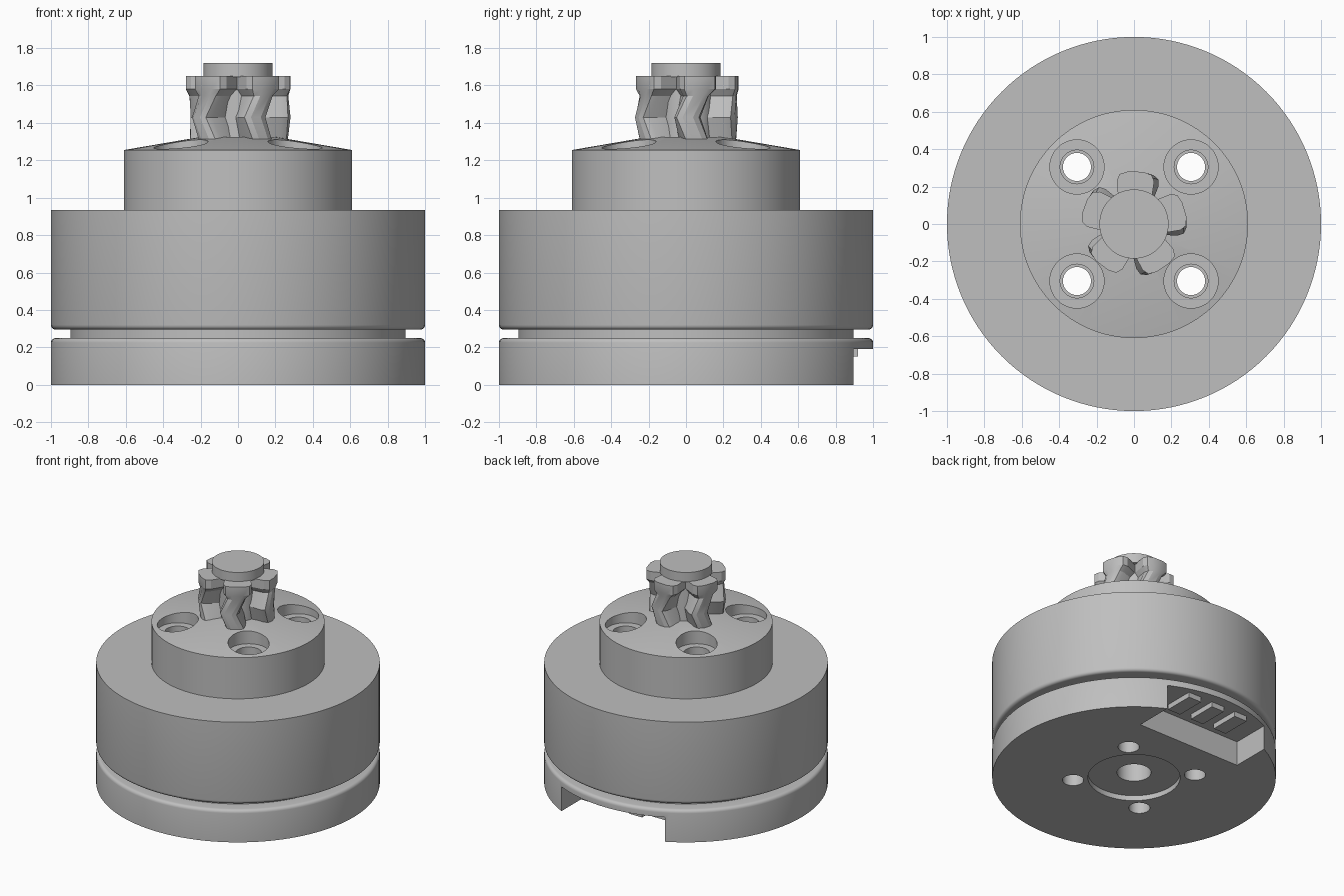
import bpy, bmesh
from math import sin, cos, pi, radians

if "Cube" in bpy.data.objects:
    bpy.data.objects.remove(bpy.data.objects["Cube"])

GREY = (0.52, 0.52, 0.52, 1)
mat = bpy.data.materials.new("plain grey")
mat.use_nodes = True
mat.diffuse_color = GREY
mat.node_tree.nodes["Principled BSDF"].inputs["Base Color"].default_value = GREY


def make(name, bm):
    bmesh.ops.remove_doubles(bm, verts=bm.verts, dist=1e-5)
    bmesh.ops.recalc_face_normals(bm, faces=bm.faces)
    mesh = bpy.data.meshes.new(name)
    bm.to_mesh(mesh)
    bm.free()
    mesh.materials.append(mat)
    obj = bpy.data.objects.new(name, mesh)
    bpy.context.collection.objects.link(obj)
    return obj


def loft(bm, rings):
    """Skin closed rings of points and cap both ends."""
    loops = [[bm.verts.new(p) for p in ring] for ring in rings]
    n = len(loops[0])
    for a, b in zip(loops, loops[1:]):
        for i in range(n):
            j = (i + 1) % n
            bm.faces.new((a[i], a[j], b[j], b[i]))
    bm.faces.new(loops[0][::-1])
    bm.faces.new(loops[-1])


def turned(name, profile, steps=128, at=(0, 0)):
    """Revolve (radius, z) pairs; the first and last rings are capped."""
    bm = bmesh.new()
    loft(bm, [[(at[0] + r * cos(2 * pi * i / steps), at[1] + r * sin(2 * pi * i / steps), z)
               for i in range(steps)] for r, z in profile])
    return make(name, bm)


def box(name, x0, x1, y0, y1, z0, z1):
    bm = bmesh.new()
    loft(bm, [[(x0, y0, z), (x1, y0, z), (x1, y1, z), (x0, y1, z)] for z in (z0, z1)])
    return make(name, bm)


def select(obj):
    bpy.ops.object.select_all(action="DESELECT")
    obj.select_set(True)
    bpy.context.view_layer.objects.active = obj


def smooth(obj):
    select(obj)
    bpy.ops.object.shade_smooth_by_angle(angle=radians(25))


def cut(obj, cutters):
    select(obj)
    for c in cutters:
        mod = obj.modifiers.new("cut", "BOOLEAN")
        mod.operation = "DIFFERENCE"
        mod.solver = "EXACT"
        mod.object = c
        bpy.ops.object.modifier_apply(modifier=mod.name)


def fillet(radius, z, size, first, last):
    """Quarter round about (radius, z), from one angle to another."""
    return [(radius + size * cos(radians(first + (last - first) * k / 4)),
             z + size * sin(radians(first + (last - first) * k / 4))) for k in range(5)]


# Main turned bodies: base with shaft bore and neck, wide drum, coned hub
base = turned("base", [(0.12, 0.25), (0.12, 0.04), (0.325, 0.04), (0.325, 0), (1, 0)]
              + fillet(0.975, 0.225, 0.025, 0, 90) + [(0.895, 0.25), (0.895, 0.295)])
drum = turned("drum", [(0.895, 0.295)] + fillet(0.975, 0.32, 0.025, -90, 0) + [(1, 0.935)])
hub = turned("hub", [(0.61, 0.935), (0.61, 1.255), (0.2, 1.325)])

# Four counterbored screw holes right through
screw_cutters = [turned("screw_hole_cutter",
                        [(0.075, -0.1), (0.075, 1.1), (0.09, 1.1), (0.09, 1.21),
                         (0.145, 1.21), (0.145, 1.5)], 48, (0.305 * sx, 0.305 * sy))
                 for sx in (-1, 1) for sy in (-1, 1)]

# Connector notch under the back edge
notch = box("notch_cutter", -0.445, 0.445, 0.6, 1.2, -0.1, 0.19)
cut(base, screw_cutters + [notch])
cut(drum, screw_cutters)
cut(hub, screw_cutters)
for c in screw_cutters + [notch]:
    bpy.data.objects.remove(c)

# Three contact pads on the notch ceiling
for i, x in enumerate((-0.21, 0, 0.21)):
    box(f"contact_pad_{i + 1}", x - 0.055, x + 0.055, 0.69, 0.92, 0.15, 0.195)

# Pinion core and end cap
core = turned("pinion_core", [(0.15, 1.3), (0.15, 1.66)], 48)
cap = turned("pinion_cap", [(0.185, 1.645), (0.185, 1.72)], 64)


def tooth_ring(z, turn, half, outer, middle):
    """Tooth section with rounded outer corners, pointing along the given angle."""
    a = middle + radians(turn)
    section = [(0.1, -half * 0.85), (outer - 0.05, -half), (outer - 0.015, -half * 0.85),
               (outer, -half * 0.4), (outer, half * 0.4), (outer - 0.015, half * 0.85),
               (outer - 0.05, half), (0.1, half * 0.85)]
    return [(u * cos(a) - v * sin(a), u * sin(a) + v * cos(a), z) for u, v in section]


# Five chevron teeth, each topped by a wider lug
for k in range(5):
    mid = radians(88 + 72 * k)
    bm = bmesh.new()
    loft(bm, [tooth_ring(1.28, 0, 0.07, 0.265, mid), tooth_ring(1.43, -14, 0.07, 0.28, mid),
              tooth_ring(1.545, -2, 0.07, 0.27, mid), tooth_ring(1.58, 0, 0.1, 0.28, mid),
              tooth_ring(1.65, 0, 0.1, 0.28, mid)])
    smooth(make(f"pinion_tooth_{k + 1}", bm))

for obj in (base, drum, hub, core, cap):
    smooth(obj)
